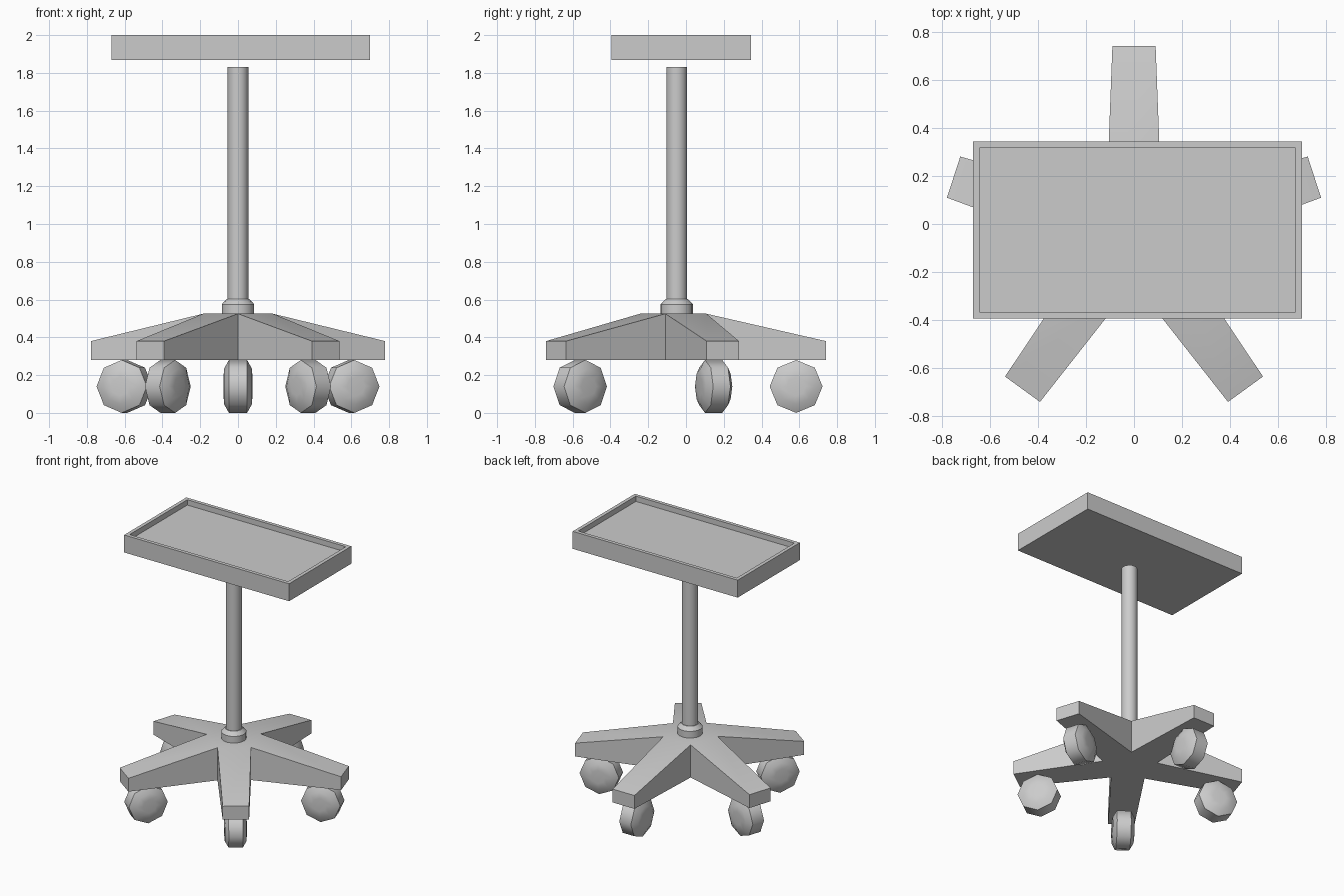
import bpy, bmesh
from math import sin, cos, pi, radians, tan

if "Cube" in bpy.data.objects:
    bpy.data.objects.remove(bpy.data.objects["Cube"])

CY = -0.049          # column / hub centre in y
ARMS = [radians(72 * i) for i in range(5)]   # measured from +y


def finish(name, bm, smooth=None):
    bmesh.ops.recalc_face_normals(bm, faces=bm.faces)
    me = bpy.data.meshes.new(name)
    bm.to_mesh(me)
    bm.free()
    ob = bpy.data.objects.new(name, me)
    bpy.context.collection.objects.link(ob)
    if smooth:
        bpy.ops.object.select_all(action='DESELECT')
        bpy.context.view_layer.objects.active = ob
        ob.select_set(True)
        bpy.ops.object.shade_smooth_by_angle(angle=radians(smooth))
    return ob


def lathe(name, profile, segs, smooth):
    """Closed solid turned about local z from (radius, height) points."""
    bm = bmesh.new()
    rings = [[bm.verts.new((r * cos(2 * pi * k / segs), r * sin(2 * pi * k / segs), z))
              for k in range(segs)] for r, z in profile]
    for a, b in zip(rings, rings[1:]):
        for k in range(segs):
            n = (k + 1) % segs
            bm.faces.new((a[k], a[n], b[n], b[k]))
    bm.faces.new(rings[0])
    bm.faces.new(rings[-1])
    return finish(name, bm, smooth)


def polar(r, side, angle):
    """Point r along an arm, offset sideways, angle from +y."""
    return (r * sin(angle) + side * cos(angle),
            CY + r * cos(angle) - side * sin(angle))


# Five-armed star base
bm = bmesh.new()
TIP, HALF, VALLEY = 0.79, 0.09, 0.194
BOTTOM, TIP_TOP, HUB_TOP = 0.28, 0.38, 0.525
valley = []
for a in ARMS:
    x, y = polar(VALLEY, 0, a - radians(36))
    valley.append((bm.verts.new((x, y, BOTTOM)), bm.verts.new((x, y, HUB_TOP))))
bm.faces.new([v[0] for v in valley])
bm.faces.new([v[1] for v in valley])
for i, a in enumerate(ARMS):
    l0, l1 = valley[i]
    r0, r1 = valley[(i + 1) % 5]
    tips = []
    for s in (-HALF, HALF):
        x, y = polar(TIP, s, a)
        tips.append((bm.verts.new((x, y, BOTTOM)), bm.verts.new((x, y, TIP_TOP))))
    (tl0, tl1), (tr0, tr1) = tips
    bm.faces.new((l1, tl1, tr1, r1))
    bm.faces.new((l0, r0, tr0, tl0))
    bm.faces.new((l0, tl0, tl1, l1))
    bm.faces.new((r0, r1, tr1, tr0))
    bm.faces.new((tl0, tr0, tr1, tl1))
finish("star_base", bm, 30)

# Caster wheels, eight-sided with chamfered rims
WHEEL = [(0.05, -0.077), (0.095, -0.073), (0.14, -0.048),
         (0.14, 0.048), (0.095, 0.073), (0.05, 0.077)]
for i, a in enumerate(ARMS):
    wheel = lathe(f"caster_wheel_{i + 1}", WHEEL, 8, 50)
    x, y = polar(0.632, 0, a)
    wheel.location = (x, y, 0.14)
    wheel.rotation_euler = (0, pi / 2, -a)

# Collar and column
collar = lathe("column_collar", [(0.086, 0.52), (0.086, 0.575), (0.06, 0.602)], 16, 30)
column = lathe("column", [(0.055, 0.53), (0.055, 1.83)], 16, 30)
collar.location.y = column.location.y = CY

# Tray with recessed top
bm = bmesh.new()
bmesh.ops.create_cube(bm, size=1)
for v in bm.verts:
    v.co.x = 0.015 + v.co.x * 1.37
    v.co.y = -0.025 + v.co.y * 0.738
    v.co.z = 1.9345 + v.co.z * 0.131
bm.normal_update()
top = max(bm.faces, key=lambda f: f.calc_center_median().z)
bmesh.ops.inset_region(bm, faces=[top], thickness=0.038)
floor = bmesh.ops.extrude_face_region(bm, geom=[top])
bmesh.ops.delete(bm, geom=[top], context='FACES_ONLY')
for v in (g for g in floor["geom"] if isinstance(g, bmesh.types.BMVert)):
    v.co.z -= 0.04
finish("tray", bm)
